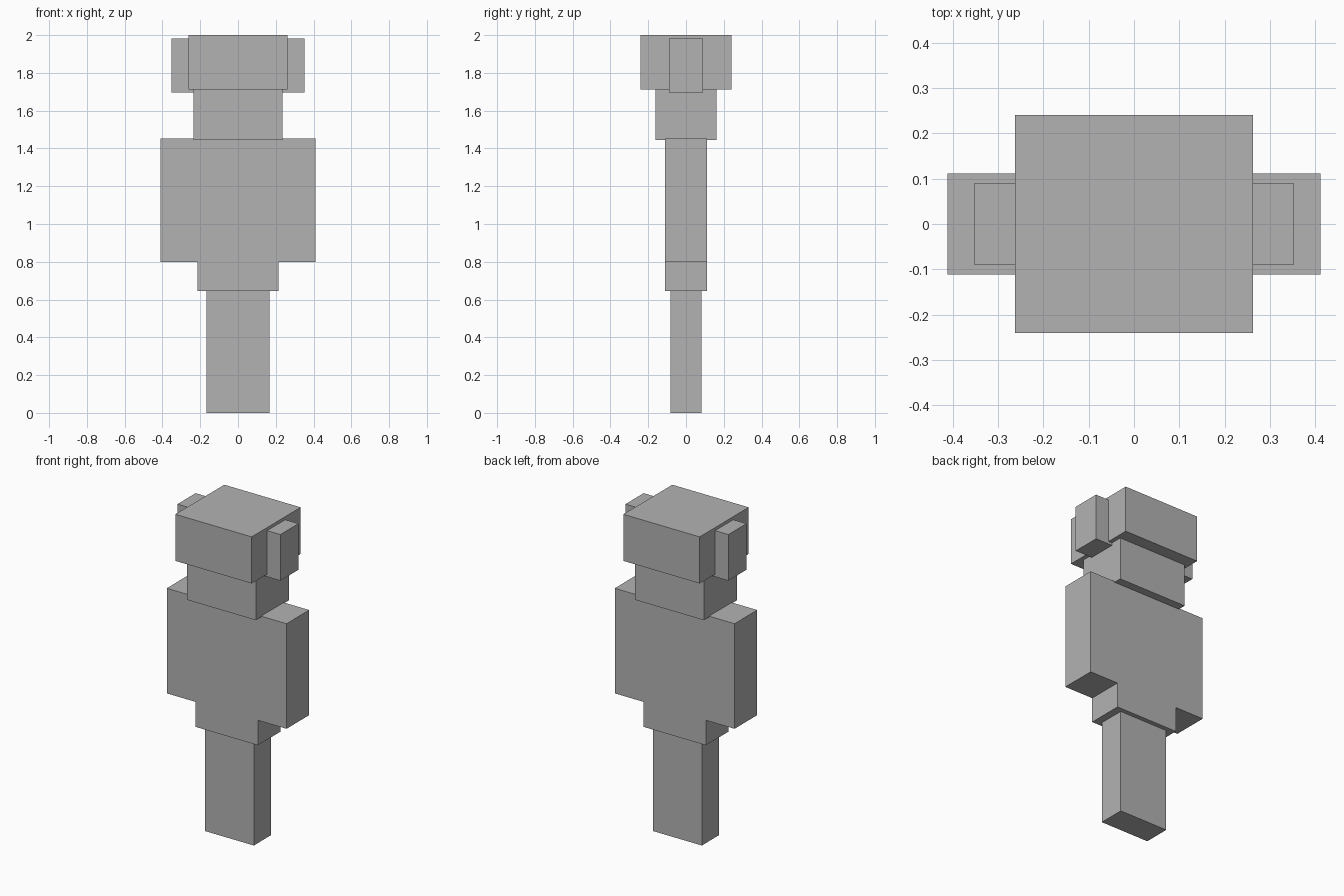
import bpy
import bmesh

if "Cube" in bpy.data.objects:
    bpy.data.objects.remove(bpy.data.objects["Cube"])

grey = bpy.data.materials.new("plain grey")
grey.diffuse_color = (0.45, 0.45, 0.45, 1)
grey.use_nodes = True
grey.node_tree.nodes["Principled BSDF"].inputs["Base Color"].default_value = grey.diffuse_color


def slab(name, outline, depth):
    """Extrude an x-z outline front to back, centred on y = 0."""
    bm = bmesh.new()
    front = bm.faces.new([bm.verts.new((x, -depth / 2, z)) for x, z in outline])
    new = bmesh.ops.extrude_face_region(bm, geom=[front])["geom"]
    verts = [v for v in new if isinstance(v, bmesh.types.BMVert)]
    bmesh.ops.translate(bm, verts=verts, vec=(0, depth, 0))
    bmesh.ops.recalc_face_normals(bm, faces=bm.faces)
    mesh = bpy.data.meshes.new(name)
    bm.to_mesh(mesh)
    bm.free()
    mesh.materials.append(grey)
    obj = bpy.data.objects.new(name, mesh)
    bpy.context.collection.objects.link(obj)
    return obj


def box(name, x0, x1, depth, z0, z1):
    return slab(name, [(x0, z0), (x1, z0), (x1, z1), (x0, z1)], depth)


# Legs as one narrow block
box("legs", -0.167, 0.167, 0.166, 0, 0.645)

# Torso and hips share flat front and back faces
half = [(0.214, 0.645), (0.214, 0.80), (0.411, 0.80), (0.411, 1.452)]
slab("torso", half + [(-x, z) for x, z in reversed(half)], 0.222)

# Head, sunk slightly into the torso, with a wider cap
box("head", -0.236, 0.236, 0.323, 1.446, 1.711)
box("cap", -0.262, 0.262, 0.48, 1.711, 2.0)

# Side pads reach in under the cap to the head
for side, name in ((-1, "left_ear_pad"), (1, "right_ear_pad")):
    box(name, *sorted((side * 0.236, side * 0.353)), 0.178, 1.695, 1.981)
